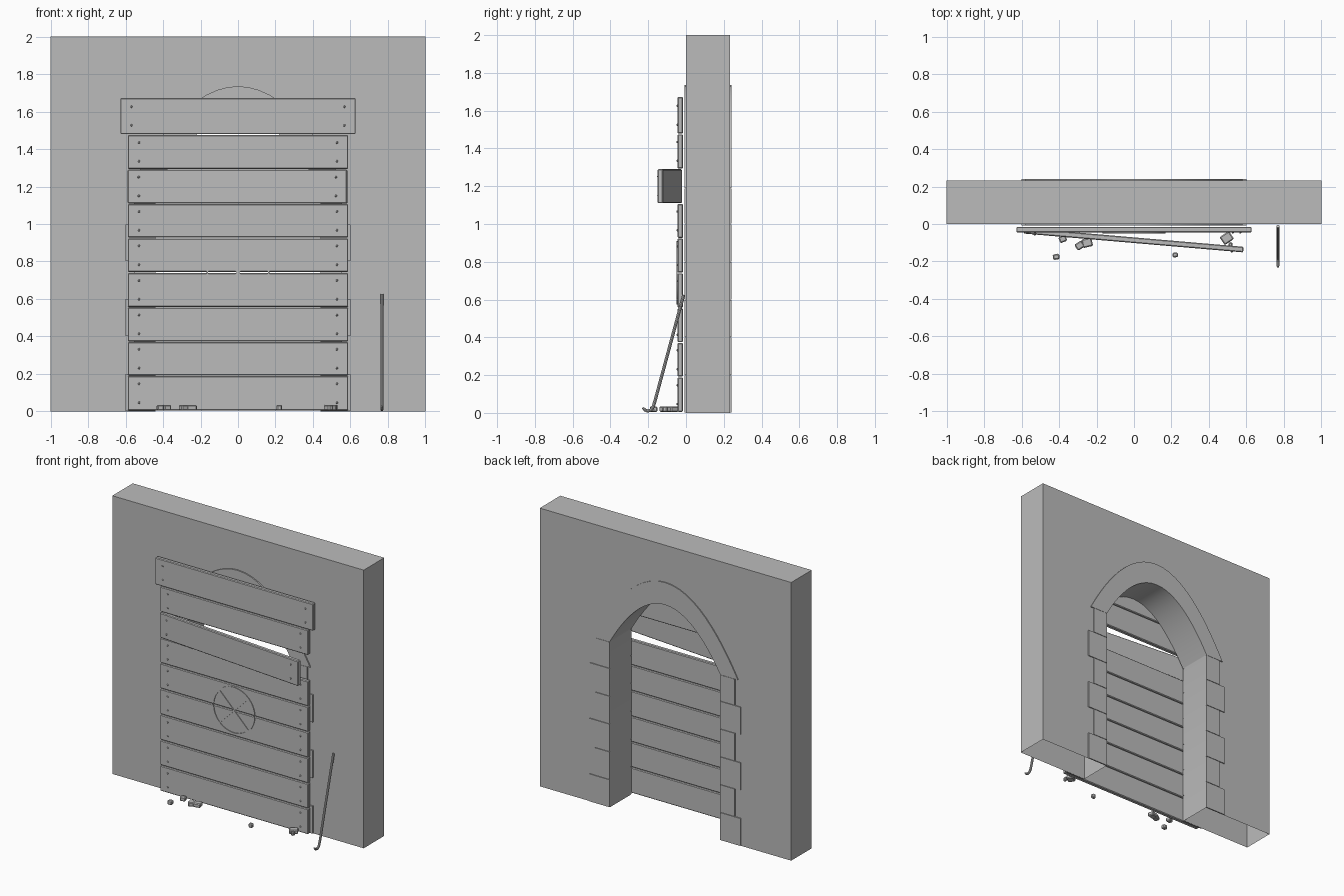
import bpy, bmesh, math, random
from mathutils import Matrix, Vector

if "Cube" in bpy.data.objects:
    bpy.data.objects.remove(bpy.data.objects["Cube"])

random.seed(4)
grey = bpy.data.materials.new("plain_grey")
grey.diffuse_color = (0.5, 0.5, 0.5, 1)
grey.use_nodes = True
grey.node_tree.nodes["Principled BSDF"].inputs["Base Color"].default_value = grey.diffuse_color


def finish(name, bm, smooth=True):
    bmesh.ops.recalc_face_normals(bm, faces=bm.faces)
    me = bpy.data.meshes.new(name)
    bm.to_mesh(me)
    bm.free()
    me.materials.append(grey)
    if smooth:
        me.shade_smooth()
        me.set_sharp_from_angle(angle=math.radians(30))
    ob = bpy.data.objects.new(name, me)
    bpy.context.collection.objects.link(ob)
    return ob


def prism(name, profile, y0, y1, open_bottom=False):
    """Extrude an (x, z) outline from y0 to y1."""
    bm = bmesh.new()
    a = [bm.verts.new((x, y0, z)) for x, z in profile]
    b = [bm.verts.new((x, y1, z)) for x, z in profile]
    bm.faces.new(a)
    bm.faces.new(b[::-1])
    n = len(a)
    for i in range(n):
        j = (i + 1) % n
        if open_bottom and profile[i][1] == 0 and profile[j][1] == 0:
            continue
        bm.faces.new((a[i], b[i], b[j], a[j]))
    return finish(name, bm)


def box(name, center, size, rot=None, bevel=0.0):
    bm = bmesh.new()
    bmesh.ops.create_cube(bm, size=1)
    bmesh.ops.scale(bm, vec=size, verts=bm.verts)
    if bevel:
        bmesh.ops.bevel(bm, geom=bm.edges[:], offset=bevel, segments=1, affect='EDGES')
    if rot:
        bmesh.ops.rotate(bm, matrix=rot, verts=bm.verts)
    bmesh.ops.translate(bm, vec=center, verts=bm.verts)
    return finish(name, bm, False)


SPRING, WALL_Y = 1.19, 0.233


def arch(half, top, n=32):
    """Parabolic arch from right foot to left foot."""
    xs = [half * math.cos(math.pi * i / n) for i in range(n + 1)]
    return [(x, top - (top - SPRING) * (x / half) ** 2) for x in xs]


inner, outer = arch(0.44, 1.575), arch(0.58, 1.735)

# wall with an arched opening, hollow and open underneath
prism("wall", [(-1, 0), (-1, 2), (1, 2), (1, 0), (0.44, 0)] + inner + [(-0.44, 0)],
      0, WALL_Y, open_bottom=True)

# stone surround on both faces: arch band and alternating jamb blocks
for side, y0, y1 in (("front", -0.009, 0.001), ("back", WALL_Y - 0.001, WALL_Y + 0.007)):
    prism("arch_trim_" + side, outer + inner[::-1], y0, y1)
    for i in range(6):
        z0, z1 = i * 0.2, min(i * 0.2 + 0.2, SPRING)
        w = 0.6 if i % 2 == 0 else 0.555
        for s in (-1, 1):
            box(f"jamb_block_{side}", (s * (0.44 + w) / 2, (y0 + y1) / 2, (z0 + z1) / 2),
                (w - 0.44, y1 - y0, z1 - z0 - 0.003))

# boards with nails; the seventh has swung loose on its right side
edges = [0.004, 0.19, 0.372, 0.556, 0.741, 0.925, 1.108, 1.292, 1.477, 1.675]
PY, PT = -0.03, 0.03
for i in range(9):
    z0, z1 = edges[i], edges[i + 1]
    zc, h = (z0 + z1) / 2, z1 - z0 - 0.004
    half = 0.628 if i == 8 else 0.588
    loose = i == 6
    plank = box(f"plank_{i + 1}", (0, 0, 0), (2 * half, PT, h), bevel=0.005)
    bm = bmesh.new()
    for s in (-1, 1):
        for dz in (-0.05, 0.05):
            bmesh.ops.create_icosphere(
                bm, subdivisions=1, radius=0.007,
                matrix=Matrix.Translation((s * (half - 0.06), -PT / 2, dz)))
    nails = finish(f"nails_{i + 1}", bm)
    m = Matrix.Translation((0, PY, zc))
    if loose:
        m = (Matrix.Translation((-half, PY - 0.006, zc))
             @ Matrix.Rotation(math.radians(-4.9), 4, 'Z')
             @ Matrix.Translation((half, 0, 0)))
    for ob in (plank, nails):
        ob.data.transform(m)

# painted ring with a cross
R, CZ, YF = 0.168, 0.741, PY - PT / 2 - 0.002
bm = bmesh.new()
N = 48
rings = []
for r, y in ((R, YF - 0.003), (R - 0.009, YF - 0.003), (R - 0.009, YF + 0.003), (R, YF + 0.003)):
    rings.append([bm.verts.new((r * math.cos(2 * math.pi * k / N), y,
                                CZ + r * math.sin(2 * math.pi * k / N))) for k in range(N)])
for a, b in zip(rings, rings[1:] + rings[:1]):
    for k in range(N):
        bm.faces.new((a[k], a[(k + 1) % N], b[(k + 1) % N], b[k]))
finish("sign_ring", bm)
for s in (-1, 1):
    box("sign_bar", (0, YF, CZ), (2 * R - 0.01, 0.006, 0.009),
        Matrix.Rotation(s * math.pi / 4, 3, 'Y'))

# crowbar leaning on the wall with a hooked foot
path = [(-0.012, 0.625), (-0.03, 0.56), (-0.165, 0.06), (-0.175, 0.03), (-0.187, 0.014),
        (-0.203, 0.010), (-0.218, 0.016), (-0.230, 0.028)]
bm = bmesh.new()
loops = []
for i, p in enumerate(path):
    p0, p1 = path[max(i - 1, 0)], path[min(i + 1, len(path) - 1)]
    t = Vector((0, p1[0] - p0[0], p1[1] - p0[1])).normalized()
    u = Vector((1, 0, 0))
    v = t.cross(u)
    r = 0.0085 if i < len(path) - 1 else 0.005
    loops.append([bm.verts.new(Vector((0.768, *p)) + r * (
        u * math.cos(k * math.pi / 4) + v * math.sin(k * math.pi / 4))) for k in range(8)])
for a, b in zip(loops, loops[1:]):
    for k in range(8):
        bm.faces.new((a[k], a[(k + 1) % 8], b[(k + 1) % 8], b[k]))
bm.faces.new(loops[0])
bm.faces.new(loops[-1])
finish("crowbar", bm)

# rubble on the floor: x, y, size
for x, y, s in ((-0.38, -0.08, 0.04), (-0.415, -0.175, 0.035), (-0.29, -0.115, 0.045),
                (-0.25, -0.1, 0.055), (0.22, -0.165, 0.03), (0.495, -0.075, 0.06),
                (0.515, -0.11, 0.025)):
    box("rubble", (x, y, 0.02), (s, s * 0.85, 0.03),
        Matrix.Rotation(random.uniform(0, 1.5), 3, 'Z'), bevel=0.006)
